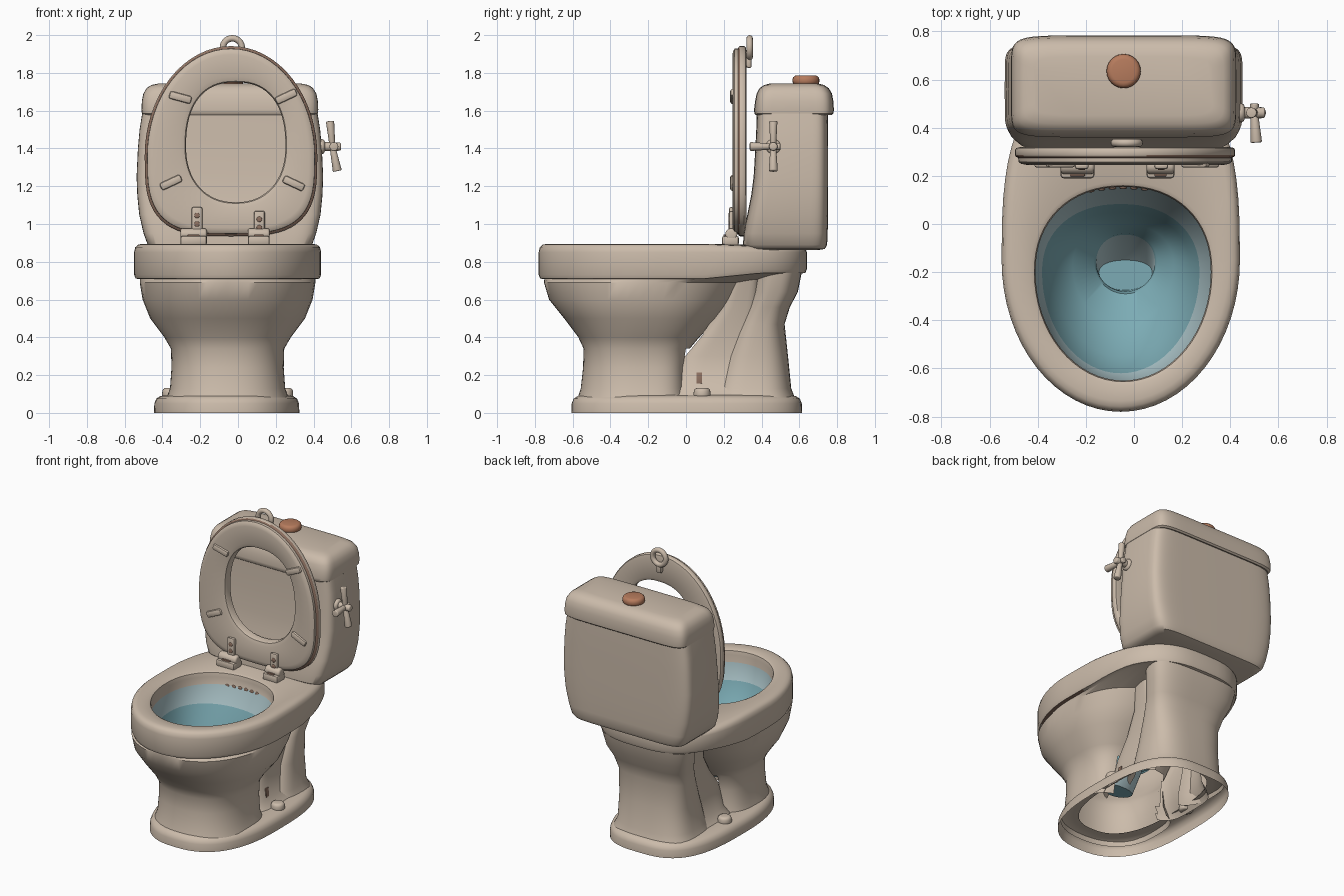
import bpy, bmesh, math
from mathutils import Vector, Matrix

if "Cube" in bpy.data.objects:
    bpy.data.objects.remove(bpy.data.objects["Cube"])


def material(name, rgb):
    m = bpy.data.materials.new(name)
    m.diffuse_color = (*rgb, 1)
    m.use_nodes = True
    m.node_tree.nodes["Principled BSDF"].inputs["Base Color"].default_value = m.diffuse_color
    return m


CERAMIC = material("beige ceramic", (0.60, 0.50, 0.405))
WATER = material("teal water", (0.20, 0.41, 0.46))
PALE = material("pale blue glaze", (0.43, 0.58, 0.61))
COPPER = material("copper button", (0.47, 0.20, 0.11))
WORN = material("worn brown", (0.27, 0.165, 0.12))
CX = -0.055  # bowl centre line


def finish(bm, name, mats, angle=40):
    me = bpy.data.meshes.new(name)
    bm.to_mesh(me)
    bm.free()
    for m in mats:
        me.materials.append(m)
    ob = bpy.data.objects.new(name, me)
    bpy.context.collection.objects.link(ob)
    bpy.ops.object.select_all(action='DESELECT')
    ob.select_set(True)
    bpy.context.view_layer.objects.active = ob
    bpy.ops.object.shade_smooth_by_angle(angle=math.radians(angle))
    return ob


def oval(cx, hw, lo, mid, hi, nlo=2, nhi=2, n=64):
    """Egg-shaped superellipse with a different curve on each end."""
    pts = []
    for i in range(n):
        a = 2 * math.pi * i / n
        c, s = math.cos(a), math.sin(a)
        e = nhi if s > 0 else nlo
        x = cx + hw * math.copysign(abs(c) ** (2 / e), c)
        r = hi - mid if s > 0 else mid - lo
        pts.append((x, mid + r * math.copysign(abs(s) ** (2 / e), s)))
    return pts


def flat(z, pts):
    return [(x, y, z) for x, y in pts]


def upright(y, pts):
    return [(x, y, z) for x, z in pts]


def loft(name, rings, mats=(CERAMIC,), rule=None, start=True, end=True, loop=False, cut=None):
    """Skin the rings; rule picks the material, cut drops hidden inner faces."""
    bm = bmesh.new()
    vs = [[bm.verts.new(p) for p in r] for r in rings]
    n = len(vs[0])
    for k in range(len(vs) if loop else len(vs) - 1):
        a, b = vs[k], vs[(k + 1) % len(vs)]
        for i in range(n):
            j = (i + 1) % n
            f = bm.faces.new((a[i], a[j], b[j], b[i]))
            if rule:
                f.material_index = rule(k, f.calc_center_median())
    if not loop:
        if start:
            bm.faces.new(vs[0])
        if end:
            bm.faces.new(vs[-1]).material_index = min(1, len(mats) - 1)
    bmesh.ops.recalc_face_normals(bm, faces=bm.faces)
    if cut:
        hidden = [f for f in bm.faces if cut(f.calc_center_median())]
        bmesh.ops.delete(bm, geom=hidden, context='FACES')
    return finish(bm, name, mats)


def box(name, loc, size, mat=CERAMIC, bevel=0.012, tilt=0):
    bm = bmesh.new()
    bmesh.ops.create_cube(bm, size=1)
    bmesh.ops.scale(bm, vec=size, verts=bm.verts)
    bmesh.ops.bevel(bm, geom=bm.edges[:], offset=bevel, segments=2, profile=0.5, affect='EDGES')
    bmesh.ops.transform(bm, verts=bm.verts, matrix=Matrix.Translation(loc) @ Matrix.Rotation(math.radians(tilt), 4, 'Y'))
    return finish(bm, name, [mat])


def rod(name, p, q, r1, r2, mat=CERAMIC, n=20):
    p, q = Vector(p), Vector(q)
    bm = bmesh.new()
    bmesh.ops.create_cone(bm, cap_ends=True, segments=n, radius1=r1, radius2=r2, depth=(q - p).length)
    rims = [e for e in bm.edges if abs(e.verts[0].co.z - e.verts[1].co.z) < 1e-5]
    bmesh.ops.bevel(bm, geom=rims, offset=min(r1, r2, (q - p).length) * 0.4, segments=3, profile=0.5, affect='EDGES')
    rot = (q - p).to_track_quat('Z', 'Y').to_matrix().to_4x4()
    bmesh.ops.transform(bm, verts=bm.verts, matrix=Matrix.Translation((p + q) / 2) @ rot)
    return finish(bm, name, [mat])


# bowl: pedestal front, outer bowl, rim, inner bowl and drain in one skin
rings = [flat(z, oval(CX, hw, lo, m, hi, 2.3, e)) for z, hw, lo, m, hi, e in (
    (0.06, .33, -.58, -.25, .01, 3.5), (0.13, .305, -.557, -.25, .0, 3.5),
    (0.24, .297, -.545, -.25, .0, 3.5), (0.34, .30, -.542, -.25, .02, 3.2),
    (0.40, .335, -.57, -.23, .07, 2.8), (0.50, .41, -.645, -.20, .18, 2.5),
    (0.60, .45, -.725, -.18, .27, 2.3), (0.69, .465, -.752, -.16, .33, 2.3))]


def rim(z, d):
    pts = oval(CX, .495 - d, -.78 + d, -.15, .64 - d, 2, 2.9)
    lift = .03 if z < .74 else (-.012 if z > .86 else 0)  # slopes toward the back
    return [(x, y, z + lift * min(1, max(0, (y - .1) / .3))) for x, y in pts]


rings += [rim(.708, .03), rim(.711, .008), rim(.731, .0), rim(.85, .0), rim(.877, .006),
          rim(.891, .022), rim(.895, .045)]
rings += [flat(z, oval(cx, hw, lo, m, hi, 2, 2.2)) for z, cx, hw, lo, m, hi in (
    (.895, -.045, .385, -.67, -.2, .175), (.887, -.045, .369, -.655, -.2, .159),
    (.86, -.045, .364, -.65, -.2, .154), (.81, -.045, .364, -.65, -.2, .154),
    (.70, -.055, .327, -.62, -.2, .083), (.56, -.05, .285, -.55, -.19, .05),
    (.45, -.045, .21, -.42, -.17, .0), (.385, -.035, .13, -.29, -.16, -.04),
    (.36, -.035, .122, -.28, -.16, -.045), (.24, -.035, .11, -.275, -.2, -.15))]


def bowl_colour(k, c):
    if k == 8 and c.x > .2 and -.5 < c.y < -.05:  # scuff under the rim
        return 3
    if k < 18:
        return 0
    if k == 18 or (k >= 23 and c.y > -.19):
        return 2
    return 1


loft("bowl", rings, (CERAMIC, WATER, PALE, WORN), bowl_colour, start=False,
     cut=lambda c: c.z < .31 and c.y > -.035 and abs(c.x - CX) < .2)

# hollow plinth
loft("plinth", [flat(z, oval(CX - .005, .385 - d, -.607 + d, -.02, .615 - d, 2.5, 3))
                for z, d in ((0, 0), (.05, .002), (.075, .012), (.09, .035), (.095, .09), (.095, .125))],
     start=False, end=False)

# rear column holding the tank, and the recessed web joining it to the bowl
loft("rear_column", [flat(z, oval(CX, hw, lo, (lo + hi) / 2, hi, 2.8, 3)) for z, hw, lo, hi in (
    (.07, .30, .10, .58), (.13, .27, .13, .557), (.30, .258, .19, .54), (.47, .262, .265, .522),
    (.56, .28, .31, .55), (.64, .31, .34, .592), (.74, .33, .36, .612))], start=False, end=False,
    cut=lambda c: c.z < .5 and c.y < .36 and abs(c.x - CX) < .18)
loft("web", [flat(z, oval(CX, hw, lo, (lo + .4) / 2, .4, 4, 4)) for z, hw, lo in
             ((.06, .30, -.1), (.10, .275, -.1), (.14, .235, -.09), (.3, .215, -.05), (.42, .22, .06),
              (.56, .24, .17), (.73, .28, .24))], start=False, end=False,
     cut=lambda c: abs(c.x - CX) < .19)
box("web_scuff", (CX + .229, .07, .185), (.009, .03, .06), WORN, .002, -6)

# floor bolts
for s in (-1, 1):
    rod("floor_bolt", (CX + s * .302, .085, .08), (CX + s * .302, .085, .132), .047, .042)

# flush jets under the back of the rim
for i in range(6):
    x = -.18 + i * .045
    y = .15 - abs(x + .045) ** 2 * .75
    rod("flush_jet", (x, y + .02, .805), (x, y - .003, .80), .016, .016, WORN, 10)

# tank and lid
TX = -.043


def slab(z, hw, lo, hi, e=8):
    return flat(z, oval(TX, hw, lo, (lo + hi) / 2, hi, e, e))


loft("tank", [slab(*v) for v in (
    (.862, .38, .35, .70), (.868, .415, .32, .735), (.89, .435, .302, .747), (.95, .457, .305, .75),
    (1.05, .48, .325, .752), (1.15, .49, .345, .753), (1.25, .494, .358, .753), (1.4, .487, .367, .753),
    (1.5, .478, .372, .752), (1.6, .462, .375, .75))])
loft("tank_lid", [slab(*v) for v in (
    (1.585, .44, .385, .75), (1.576, .455, .37, .77), (1.585, .466, .362, .781), (1.605, .468, .36, .783),
    (1.65, .466, .366, .780), (1.69, .458, .374, .773), (1.72, .440, .390, .755), (1.736, .415, .415, .73),
    (1.745, .37, .45, .695))])
rod("flush_button", (TX, .635, 1.735), (TX, .635, 1.787), .072, .07, COPPER, 24)

# side tap handle
hub = Vector((.50, .462, 1.41))
rod("handle_stem", (.42, .462, 1.41), (.545, .462, 1.41), .024, .022)
rod("handle_collar", (.43, .462, 1.41), (.46, .462, 1.41), .042, .036)
for tip, w in (((.487, .462, 1.545), .022), ((.526, .462, 1.28), .024),
               ((.508, .338, 1.41), .024), ((.50, .50, 1.41), .02)):
    rod("handle_arm", hub, tip, .015, w)


# raised seat: front pad, worn brown groove and back plate
def outer(y, d):
    return upright(y, oval(-.037, .457 - d, .935 + d, 1.36, 1.942 - d, 3.2, 2))


def inner(y, d):
    return upright(y, oval(-.012, .263 + d, 1.115 - d, 1.41, 1.75 + d, 2.2, 2.4))


def seat_colour(k, c):  # paint worn off along the edge, mostly low and on the right
    worn_side = (c.x > .05 and c.z > 1.0) or (c.x < -.3 and c.z < 1.6)
    return 1 if k == 6 or (k == 7 and worn_side) else 0


loft("seat", [inner(.27, 0), inner(.258, .006), inner(.25, .03), outer(.246, .045), outer(.25, .025),
              outer(.258, .014), outer(.275, .013), outer(.28, .003), outer(.286, 0), outer(.308, 0),
              outer(.316, .006), outer(.32, .025), inner(.32, .02), inner(.31, 0)],
     (CERAMIC, WORN), seat_colour, loop=True)

# seat bumpers
for x, z, t in ((-.305, 1.67, 15), (.255, 1.675, -25), (-.355, 1.22, -25), (.295, 1.215, 25)):
    box("seat_bumper", (x, .247, z), (.12, .026, .042), tilt=t)

# hanging ring on the back of the seat
R, r = .05, .017
loft("hanging_ring", [[(-.03 + (R + r * math.cos(b)) * math.cos(a), .337 + r * math.sin(b),
                        1.933 + (R + r * math.cos(b)) * math.sin(a))
                       for b in [2 * math.pi * j / 12 for j in range(12)]]
                      for a in [2 * math.pi * i / 32 for i in range(32)]], loop=True)
box("ring_strap", (-.03, .333, 1.86), (.04, .03, .07))

# hinges with brown screws
for bx, bw, ax, top in ((-.235, .14, -.217, 1.09), (.11, .115, .113, 1.07)):
    box("hinge_base", (bx, .235, .912), (bw, .09, .05))
    rod("hinge_pin", (bx - bw / 2, .24, .945), (bx + bw / 2, .24, .945), .032, .032)
    box("hinge_arm", (ax, .24, (top + .93) / 2), (.058, .024, top - .93), bevel=.011)
    for z in (top - .045, top - .09):
        rod("hinge_screw", (ax, .235, z), (ax, .224, z), .016, .014, WORN, 12)
    box("hinge_slot", (bx, .208, .936), (bw * .45, .02, .018), WORN, .004)
